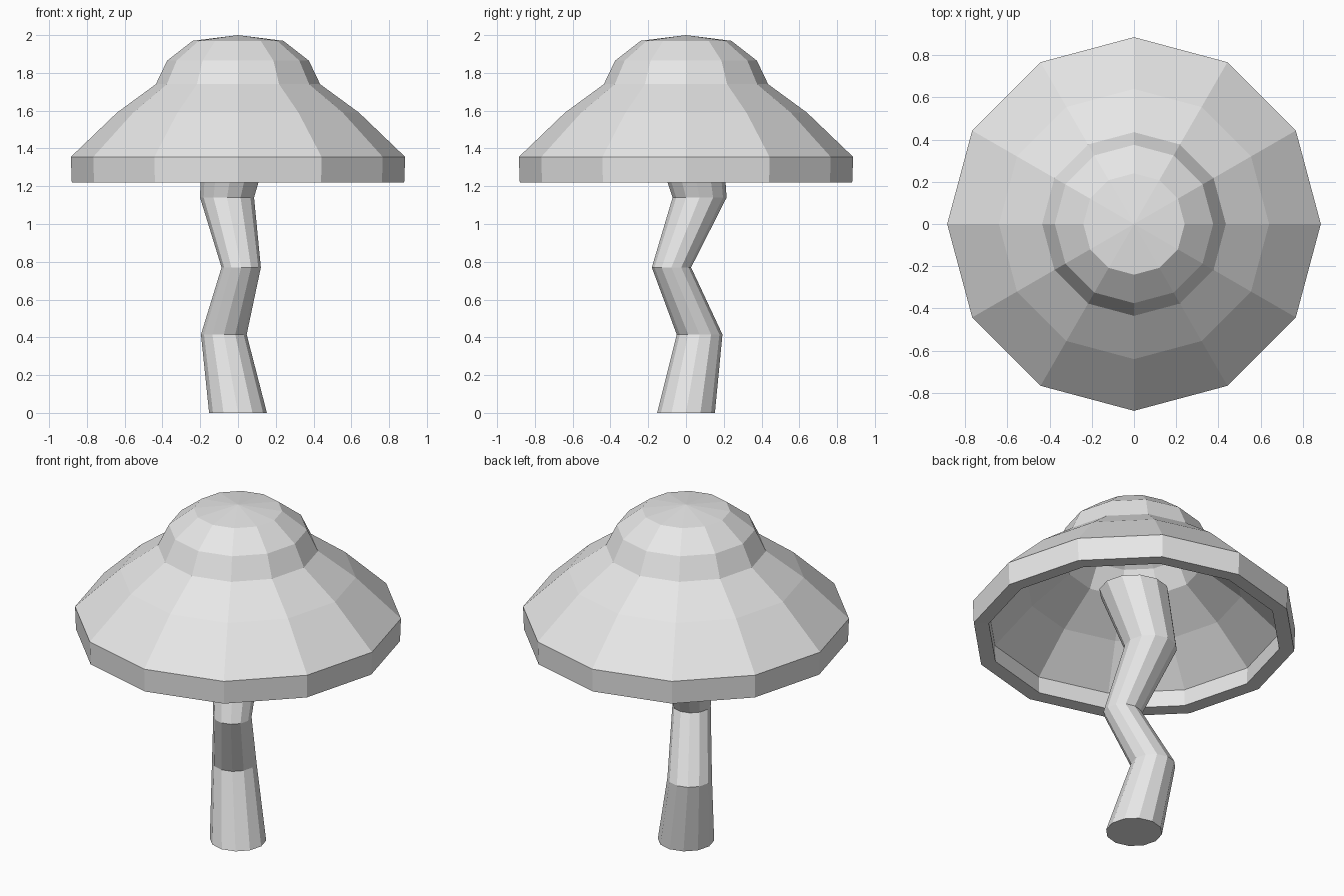
import bpy, bmesh
from math import cos, sin, tau

SIDES = 12

old = bpy.data.objects.get("Cube")
if old:
    bpy.data.objects.remove(old)

grey = bpy.data.materials.new("plain grey")
grey.use_nodes = True
grey.diffuse_color = (0.8, 0.8, 0.8, 1)
grey.node_tree.nodes["Principled BSDF"].inputs["Base Color"].default_value = grey.diffuse_color


def loft(name, rings, cap_start, cap_end, apex=None):
    """Skin a stack of level rings given as (x, y, z, radius)."""
    bm = bmesh.new()
    loops = [[bm.verts.new((x + r * cos(tau * i / SIDES), y + r * sin(tau * i / SIDES), z))
              for i in range(SIDES)] for x, y, z, r in rings]
    for a, b in zip(loops, loops[1:]):
        for i in range(SIDES):
            j = (i + 1) % SIDES
            bm.faces.new((a[i], a[j], b[j], b[i]))
    if cap_start:
        bm.faces.new(loops[0][::-1])
    if cap_end:
        bm.faces.new(loops[-1])
    if apex:
        tip = bm.verts.new(apex)
        for i in range(SIDES):
            bm.faces.new((loops[-1][i], loops[-1][(i + 1) % SIDES], tip))
    mesh = bpy.data.meshes.new(name)
    bm.to_mesh(mesh)
    bm.free()
    mesh.materials.append(grey)
    obj = bpy.data.objects.new(name, mesh)
    bpy.context.collection.objects.link(obj)
    return obj


# Crooked stem, flaring where it meets the cap
loft("stem", [(0, 0, 0, 0.153), (-0.075, 0.072, 0.415, 0.121), (0.017, -0.077, 0.77, 0.104),
              (-0.058, 0.072, 1.14, 0.143), (0, 0, 1.5, 0.19)], True, True)

# Hollow bell-shaped cap with an upright rim
profile = [(0.88, 1.22), (0.885, 1.355), (0.64, 1.59), (0.435, 1.74), (0.375, 1.865), (0.24, 1.97)]
cap = loft("cap", [(0, 0, z, r) for r, z in profile], False, False, apex=(0, 0, 2))
shell = cap.modifiers.new("shell", 'SOLIDIFY')
shell.thickness = 0.08
shell.offset = -1
shell.use_even_offset = True
